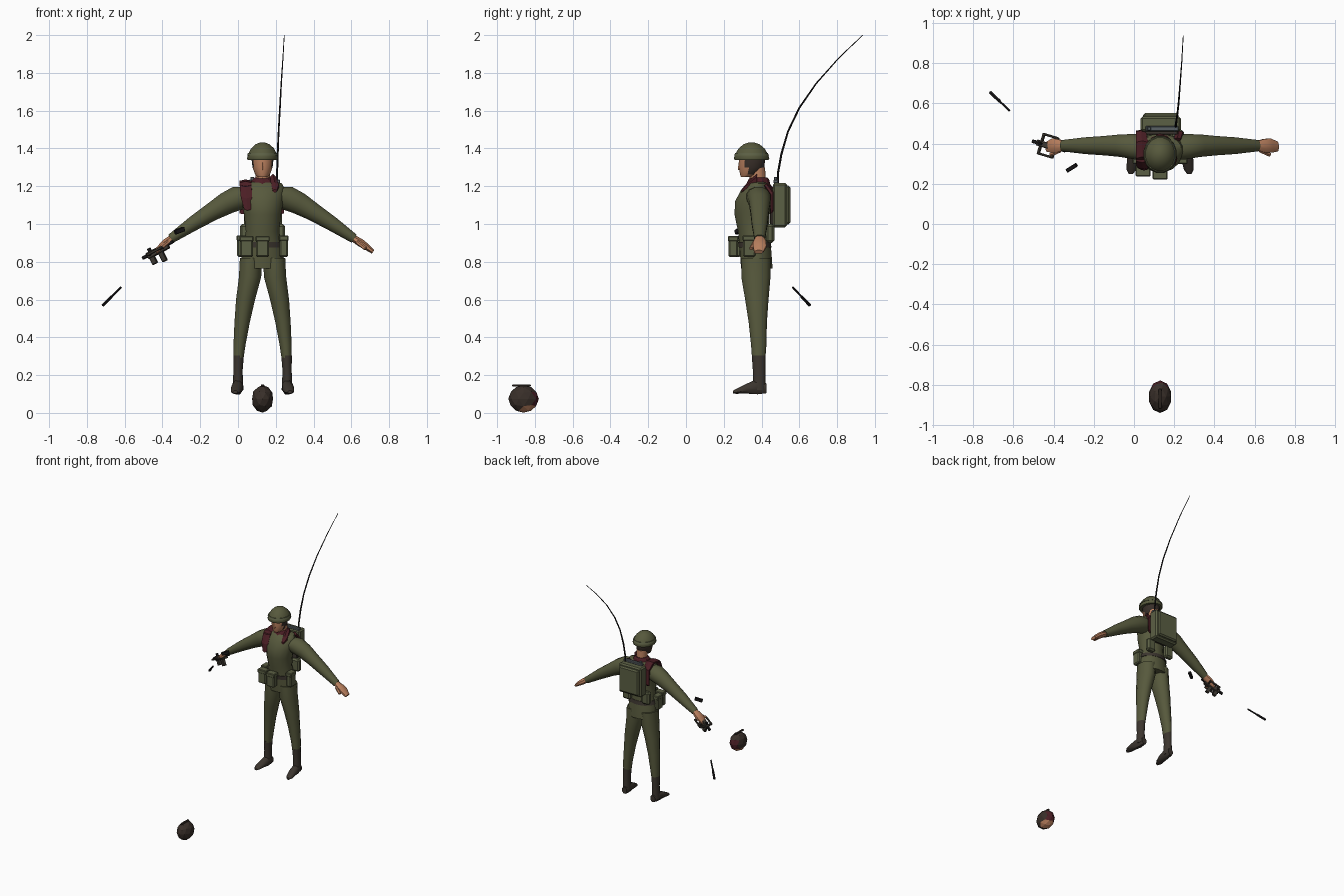
import bpy, bmesh, math
from mathutils import Vector, Matrix

if "Cube" in bpy.data.objects:
    bpy.data.objects.remove(bpy.data.objects["Cube"])


def material(name, r, g, b):
    m = bpy.data.materials.new(name)
    m.use_nodes = True
    m.diffuse_color = (r, g, b, 1)
    m.node_tree.nodes["Principled BSDF"].inputs["Base Color"].default_value = (r, g, b, 1)
    return m


OLIVE = material("olive cloth", .095, .10, .046)
PACK = material("pack canvas", .105, .115, .058)
SKIN = material("skin", .50, .22, .115)
HAIR = material("dark brown hair", .04, .028, .022)
BOOT = material("boot leather", .045, .036, .028)
MAROON = material("maroon cloth", .07, .013, .018)
METAL = material("gunmetal", .045, .038, .03)
BLACK = material("black", .01, .009, .01)
GREY = material("grey panel", .10, .12, .13)

CX = .13          # middle of the figure
X, Y, Z = Vector((1, 0, 0)), Vector((0, 1, 0)), Vector((0, 0, 1))


def finish(name, bm, mats, rule=None, smooth=40):
    bmesh.ops.recalc_face_normals(bm, faces=bm.faces)
    me = bpy.data.meshes.new(name)
    bm.to_mesh(me)
    bm.free()
    ob = bpy.data.objects.new(name, me)
    bpy.context.collection.objects.link(ob)
    for m in mats:
        me.materials.append(m)
    if rule:
        for p in me.polygons:
            p.material_index = rule(p.center)
    if smooth:
        bpy.ops.object.select_all(action='DESELECT')
        ob.select_set(True)
        bpy.context.view_layer.objects.active = ob
        bpy.ops.object.shade_smooth_by_angle(angle=math.radians(smooth))
    return ob


def loft(name, rings, mats, u=X, v=Y, n=12, rule=None, smooth=50):
    """Skin elliptical rings (x, y, z, radius along u, radius along v)."""
    bm = bmesh.new()
    loops = []
    for x, y, z, ru, rv in rings:
        c = Vector((x, y, z))
        loops.append([bm.verts.new(c + u * ru * math.cos(a) + v * rv * math.sin(a))
                      for a in (math.tau * (i + .5) / n for i in range(n))])
    for a, b in zip(loops, loops[1:]):
        for i in range(n):
            j = (i + 1) % n
            bm.faces.new((a[i], a[j], b[j], b[i]))
    bm.faces.new(loops[0])
    bm.faces.new(loops[-1])
    return finish(name, bm, mats, rule, smooth)


def box(name, loc, size, mat, bevel=.008, turn=None):
    bm = bmesh.new()
    bmesh.ops.create_cube(bm, size=1)
    bmesh.ops.scale(bm, vec=size, verts=bm.verts)
    if bevel:
        bmesh.ops.bevel(bm, geom=bm.edges[:], offset=bevel, segments=1, affect='EDGES')
    m = Matrix.Translation(loc) @ (turn.to_matrix().to_4x4() if turn else Matrix())
    bmesh.ops.transform(bm, matrix=m, verts=bm.verts)
    return finish(name, bm, [mat], smooth=0)


def rod(name, a, b, r, mat, n=6):
    a, b = Vector(a), Vector(b)
    d = (b - a).normalized()
    u = d.cross(Z).normalized()
    return loft(name, [(*a, r, r), (*b, r, r)], [mat], u, d.cross(u), n)


# tunic from skirt to collar
loft("tunic", [(CX, .375, .765, .118, .085), (CX, .368, .86, .112, .085),
               (CX, .357, .96, .09, .083), (CX, .35, 1.05, .1, .095),
               (CX, .355, 1.12, .112, .097), (CX, .37, 1.18, .122, .08),
               (CX, .38, 1.215, .105, .06), (CX, .38, 1.225, .05, .045)], [OLIVE], n=16)

for s, side in ((1, "left"), (-1, "right")):
    # trousers
    loft(side + "_trouser_leg", [(CX + s * .062, .37, .82, .06, .08), (CX + s * .066, .37, .72, .061, .08),
                                 (CX + s * .09, .375, .6, .052, .064), (CX + s * .108, .38, .48, .042, .05),
                                 (CX + s * .122, .385, .36, .033, .042), (CX + s * .128, .385, .28, .027, .036)], [OLIVE])
    # boot shaft and splayed foot
    loft(side + "_boot_shaft", [(CX + s * .127, .385, .305, .029, .038), (CX + s * .13, .387, .22, .025, .034),
                                (CX + s * .13, .387, .12, .03, .035)], [BOOT])
    loft(side + "_boot_foot", [(CX + s * .127, .425, .13, .022, .028), (CX + s * .13, .38, .14, .03, .045),
                               (CX + s * .136, .32, .128, .032, .028), (CX + s * .143, .27, .115, .026, .015),
                               (CX + s * .145, .25, .11, .012, .009)], [BOOT], X, Z, 8)
    # sleeve, cuff and hand
    down = Vector((s * .55, 0, .83))
    loft(side + "_sleeve", [(CX + s * .05, .375, 1.155, .06, .05), (CX + s * .12, .385, 1.14, .065, .07),
                            (CX + s * .19, .39, 1.11, .058, .062), (CX + s * .27, .39, 1.063, .05, .05),
                            (CX + s * .37, .39, 1.0, .043, .04), (CX + s * .485, .39, .922, .029, .026)],
         [OLIVE], Y, down)
    reach = 1 if s > 0 else .82
    loft(side + "_hand", [(CX + s * .475, .39, .928, .023, .02),
                          (CX + s * (.475 + .045 * reach), .39, .9, .037, .023),
                          (CX + s * (.475 + .075 * reach), .39, .88, .038, .019),
                          (CX + s * (.475 + .11 * reach), .385, .852, .026, .012)], [SKIN], Y, down, 8)
    rod(side + "_thumb", (CX + s * .5, .365, .905), (CX + s * .545, .345, .87), .011, SKIN)
    # hip pouch and lid
    box(side + "_hip_pouch", (CX + s * .112, .335, .88), (.045, .065, .11), PACK)
    box(side + "_hip_pouch_lid", (CX + s * .112, .335, .925), (.051, .071, .03), PACK, .005)
    # flask behind the hip
    box(side + "_back_flask", (CX + s * .085, .445, .95), (.07, .045, .1), PACK, .012)

# front pouches
for x, y in ((.045, .265), (CX, .25)):
    box("front_pouch", (x, y, .88), (.07, .05, .11), PACK)
    box("front_pouch_lid", (x, y, .922), (.076, .056, .03), PACK, .005)
loft("belt", [(CX, .366, .875, .114, .088), (CX, .362, .905, .107, .088)], [BOOT], n=16)

# neck, neckerchief and head
loft("neck", [(CX, .385, 1.18, .04, .042), (CX, .375, 1.3, .04, .045)], [SKIN])
loft("neckerchief", [(CX, .38, 1.195, .085, .07), (CX, .385, 1.235, .056, .055),
                     (CX, .385, 1.245, .045, .045)], [MAROON], n=10, smooth=0)
loft("neckerchief_knot", [(.185, .375, 1.235, .02, .03), (.195, .325, 1.2, .024, .02),
                          (.195, .295, 1.175, .012, .008)], [MAROON], X, Z, 6, smooth=0)
loft("head", [(CX, .32, 1.248, .025, .03), (CX, .335, 1.262, .04, .05), (CX, .348, 1.3, .054, .068),
              (CX, .35, 1.34, .059, .07), (CX, .35, 1.38, .056, .068)], [SKIN, HAIR], n=16,
     rule=lambda c: int(c.y > .322 and c.z > 1.255))
loft("nose", [(CX, .288, 1.285, .01, .014), (CX, .285, 1.325, .006, .006)], [SKIN], n=6)

# helmet with brim and band
loft("helmet", [(CX, .347, 1.338, .079, .09), (CX, .347, 1.348, .084, .096), (CX, .347, 1.37, .077, .088),
                (CX, .347, 1.4, .062, .07), (CX, .347, 1.422, .038, .043), (CX, .347, 1.432, .012, .014)],
     [OLIVE], n=16)
loft("helmet_band", [(CX, .347, 1.362, .084, .094), (CX, .347, 1.376, .079, .088)], [PACK], n=16)

# shoulder straps
loft("right_shoulder_strap", [(.05, .275, 1.08, .02, .012), (.045, .288, 1.15, .035, .02), (.04, .32, 1.212, .036, .02),
                              (.04, .4, 1.222, .036, .02), (.035, .455, 1.18, .028, .015), (.03, .46, 1.06, .024, .012)],
     [MAROON], X, Vector((0, .7, .7)), 6, smooth=0)
loft("left_shoulder_strap", [(.215, .42, 1.21, .02, .012), (.225, .455, 1.16, .022, .014), (.225, .455, 1.06, .02, .012)],
     [MAROON], X, Vector((0, .7, .7)), 6, smooth=0)

# radio pack
box("radio_pack", (CX + .003, .497, 1.1), (.2, .075, .235), PACK, .01)
box("radio_pack_cover", (CX + .003, .537, 1.1), (.175, .03, .205), PACK, .01)
box("radio_panel", (CX + .01, .475, 1.225), (.165, .025, .02), GREY, .004)
box("radio_knob", (.075, .475, 1.24), (.02, .02, .02), GREY, .004)
box("pack_frame", (CX + .003, .455, 1.09), (.17, .02, .2), BOOT, .004)

# whip antenna
loft("antenna", [(.207, .485, 1.2, .008, .008), (.207, .487, 1.27, .006, .006), (.21, .505, 1.37, .006, .006),
                 (.215, .54, 1.49, .005, .005), (.222, .6, 1.615, .005, .005), (.229, .69, 1.745, .004, .004),
                 (.238, .81, 1.88, .003, .003), (.245, .936, 2.0, .002, .002)],
     [BLACK], X, Vector((0, .85, -.5)), 6)

# compact firearm in the right hand
aim = Vector((-.84, .25, -.45)).to_track_quat('X', 'Z')
grip = Vector((-.43, .39, .85))


def gun_part(name, at, size, mat=METAL):
    box("firearm_" + name, grip + aim @ Vector(at), size, mat, .003, aim)


gun_part("receiver", (-.01, 0, .005), (.13, .03, .035))
gun_part("barrel", (.06, 0, .008), (.05, .018, .018), BLACK)
gun_part("handle", (-.02, 0, -.035), (.028, .024, .055))
gun_part("magazine_well", (.035, 0, -.028), (.03, .022, .045))
gun_part("sight", (.03, 0, .03), (.02, .014, .02), BLACK)
for y in (-.05, .05):
    gun_part("stock_arm", (-.005, y, .005), (.08, .012, .014))
for x in (-.045, .035):
    gun_part("stock_bar", (x, 0, .005), (.014, .11, .014))
gun_part("rear_bolt", (-.09, 0, .01), (.035, .016, .016), BLACK)

# loose magazine and loose rod
box("loose_magazine", (-.31, .28, .965), (.06, .02, .025), BLACK, .003,
    Vector((.8, .5, .3)).to_track_quat('X', 'Z'))
rod("loose_rod", (-.715, .655, .57), (-.67, .612, .615), .009, BLACK)
rod("loose_rod_tip", (-.67, .612, .615), (-.62, .565, .665), .006, BLACK)


# spare hair piece on the ground
def hair_rule(c):
    if c.y > -.87 and c.z < .04:
        return 1
    return 2 if c.y > -.81 and c.z < .11 else 0


bm = bmesh.new()
bmesh.ops.create_icosphere(bm, subdivisions=2, radius=1)
bmesh.ops.scale(bm, vec=(.058, .081, .073), verts=bm.verts)
bmesh.ops.translate(bm, vec=(CX, -.86, .074), verts=bm.verts)
for v in bm.verts:
    v.co.z = max(v.co.z, 0)
finish("spare_hair", bm, [HAIR, SKIN, MAROON], hair_rule, 0)
box("spare_hair_ridge", (CX, -.87, .145), (.018, .1, .012), HAIR, .004)
